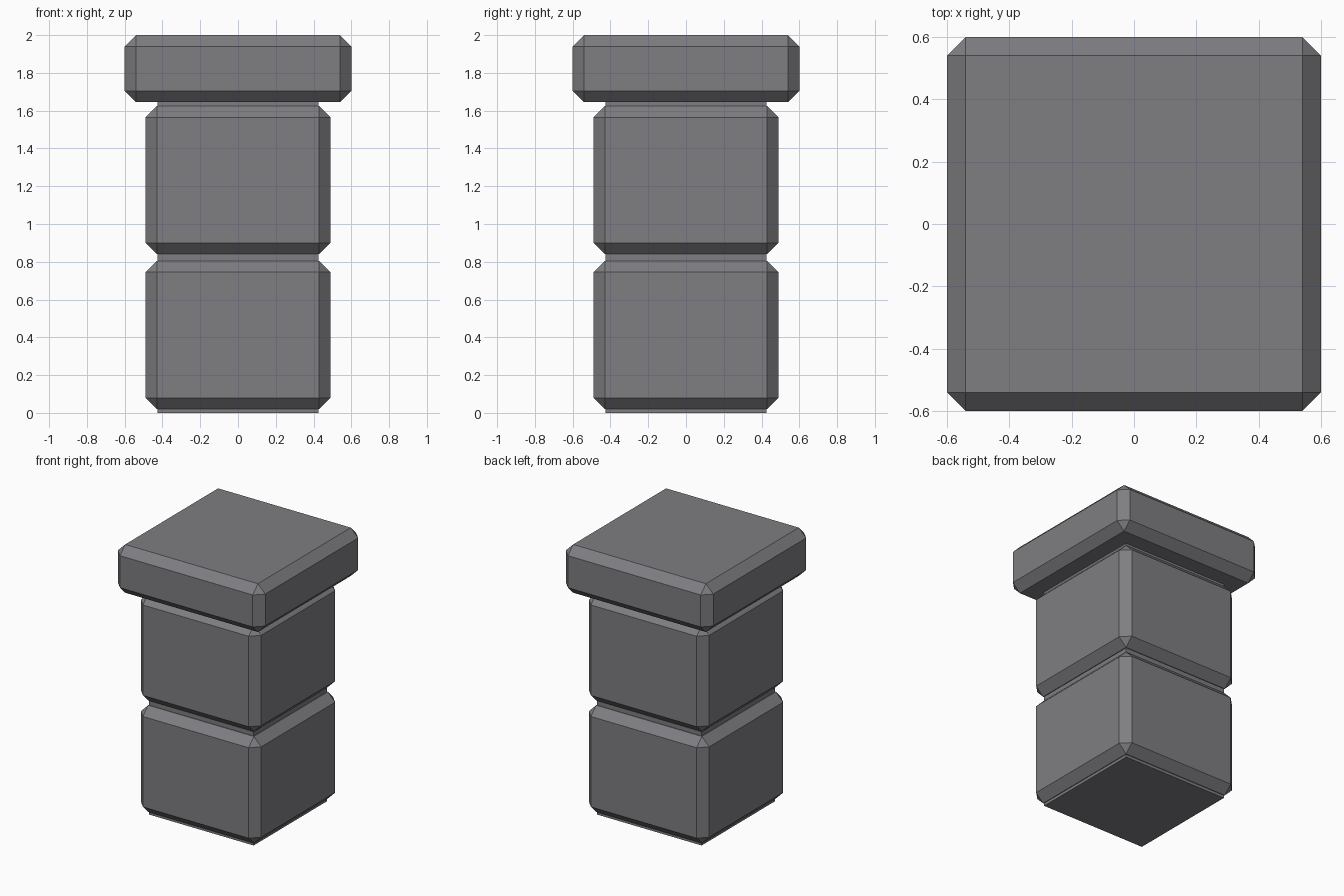
import bpy
import bmesh

cube = bpy.data.objects.get("Cube")
if cube:
    bpy.data.objects.remove(cube, do_unlink=True)

# Single stone colour
stone = bpy.data.materials.new("grey_stone")
stone.use_nodes = True
colour = (0.21, 0.21, 0.225, 1)
stone.diffuse_color = colour
shader = stone.node_tree.nodes["Principled BSDF"]
shader.inputs["Base Color"].default_value = colour
shader.inputs["Roughness"].default_value = 0.8


def block(name, half, bottom, top, chamfer=0.0):
    """Square block with flat chamfers along every edge."""
    bm = bmesh.new()
    bmesh.ops.create_cube(bm, size=1)
    for v in bm.verts:
        v.co.x *= 2 * half
        v.co.y *= 2 * half
        v.co.z = top if v.co.z > 0 else bottom
    if chamfer:
        bmesh.ops.bevel(bm, geom=bm.edges[:], offset=chamfer,
                        offset_type='OFFSET', segments=1, affect='EDGES')
    bmesh.ops.recalc_face_normals(bm, faces=bm.faces[:])
    mesh = bpy.data.meshes.new(name)
    bm.to_mesh(mesh)
    bm.free()
    mesh.materials.append(stone)
    obj = bpy.data.objects.new(name, mesh)
    bpy.context.collection.objects.link(obj)
    return obj


# Inner core showing in the joints, two stacked stones and the capstone
block("pillar_core", 0.425, 0.0, 1.70)
block("lower_stone", 0.49, 0.02, 0.805, 0.06)
block("upper_stone", 0.49, 0.84, 1.625, 0.06)
block("capstone", 0.6, 1.645, 2.0, 0.06)
